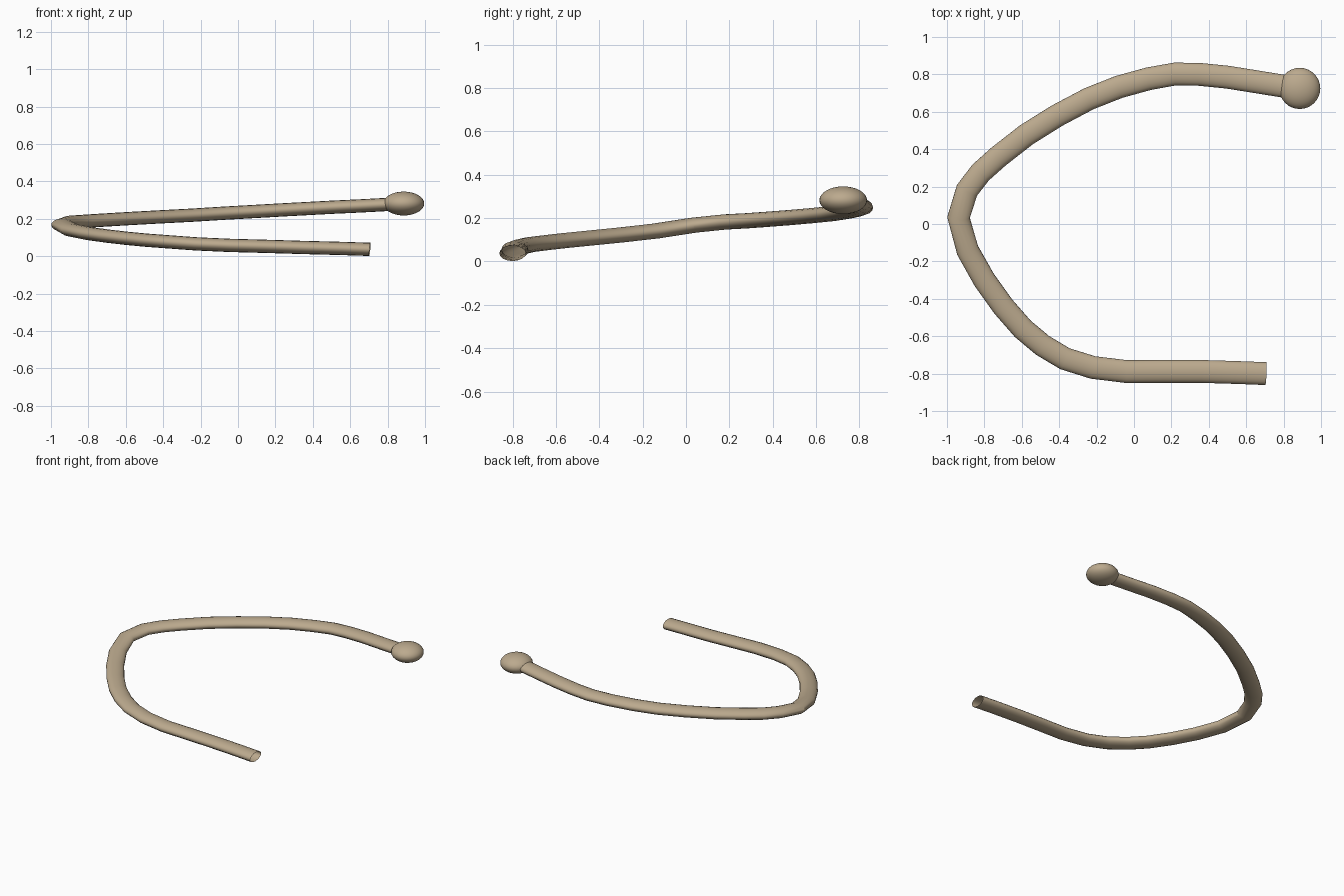
import bpy

if "Cube" in bpy.data.objects:
    bpy.data.objects.remove(bpy.data.objects["Cube"])

FLAT = 0.58  # the whole model is squashed vertically

# Centre line of the bent tube, from the open end to the ball
path = [
    (0.705, -0.80, 0.037), (0.55, -0.794, 0.042), (0.35, -0.788, 0.047),
    (0.15, -0.788, 0.053), (-0.04, -0.789, 0.058), (-0.22, -0.767, 0.066),
    (-0.37, -0.72, 0.077), (-0.49, -0.648, 0.086), (-0.595, -0.56, 0.096),
    (-0.70, -0.44, 0.108), (-0.80, -0.30, 0.122), (-0.89, -0.14, 0.14),
    (-0.938, 0.035, 0.167), (-0.893, 0.18, 0.182), (-0.82, 0.275, 0.187),
    (-0.725, 0.36, 0.193), (-0.575, 0.477, 0.202), (-0.41, 0.58, 0.211),
    (-0.24, 0.67, 0.22), (-0.08, 0.733, 0.23), (0.08, 0.777, 0.239),
    (0.22, 0.802, 0.247), (0.35, 0.80, 0.254), (0.50, 0.785, 0.262),
    (0.65, 0.761, 0.269), (0.78, 0.74, 0.276), (0.88, 0.725, 0.282),
]


def smooth(obj):
    bpy.ops.object.select_all(action='DESELECT')
    obj.select_set(True)
    bpy.context.view_layer.objects.active = obj
    bpy.ops.object.shade_smooth_by_angle()


mat = bpy.data.materials.new("tan")
mat.diffuse_color = (0.50, 0.40, 0.27, 1)
mat.use_nodes = True
mat.node_tree.nodes["Principled BSDF"].inputs["Base Color"].default_value = mat.diffuse_color

# Open-ended bent tube
curve = bpy.data.curves.new("bent_tube", 'CURVE')
curve.dimensions = '3D'
curve.bevel_depth = 0.061
curve.bevel_resolution = 6
spline = curve.splines.new('POLY')
spline.points.add(len(path) - 1)
for point, (x, y, z) in zip(spline.points, path):
    point.co = (x, y, z / FLAT, 1)
tube = bpy.data.objects.new("bent_tube", curve)
bpy.context.collection.objects.link(tube)
tube.scale.z = FLAT
bpy.ops.object.select_all(action='DESELECT')
tube.select_set(True)
bpy.context.view_layer.objects.active = tube
bpy.ops.object.convert(target='MESH')
tube = bpy.context.view_layer.objects.active
tube.data.materials.append(mat)
smooth(tube)

# Flattened ball on the raised end
bpy.ops.mesh.primitive_uv_sphere_add(segments=32, ring_count=16, radius=0.11,
                                     location=(0.886, 0.725, 0.282))
ball = bpy.context.object
ball.name = "end_ball"
ball.scale.z = FLAT
ball.data.materials.append(mat)
smooth(ball)
